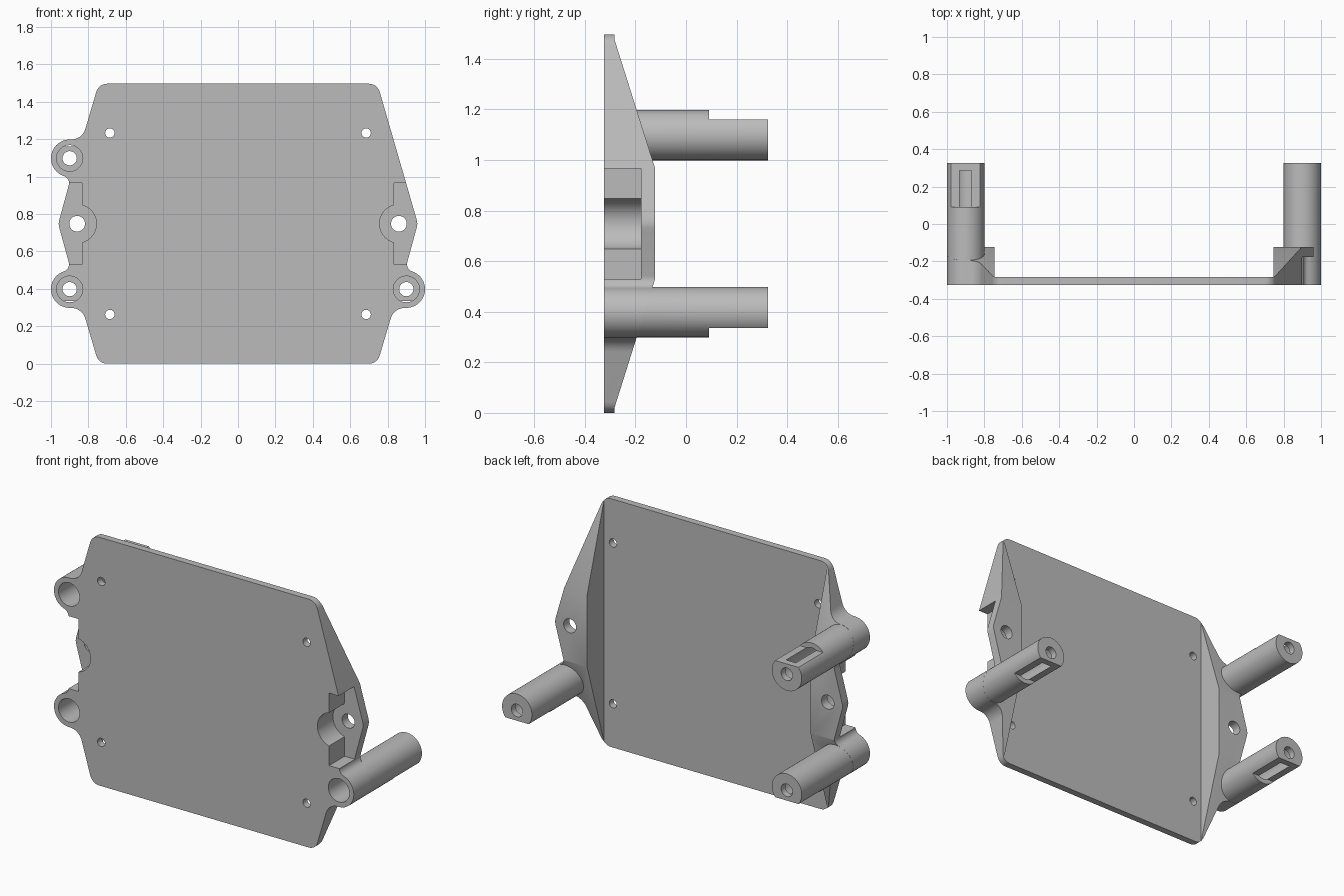
import bpy, bmesh, math
from mathutils import Vector

if "Cube" in bpy.data.objects:
    bpy.data.objects.remove(bpy.data.objects["Cube"])

MID = 0.7485                      # height of the horizontal mirror line
Y_FRONT, Y_PLATE, Y_FLANGE, Y_TIP = -0.325, -0.283, -0.122, 0.325
BOSS_X, BOSS_DZ, BOSS_R = 0.9, 0.35, 0.1
BOSSES = [(-1, 1), (-1, -1), (1, -1)]   # (side, up/down) of each standoff

grey = bpy.data.materials.new("light_grey")
grey.diffuse_color = (0.5, 0.5, 0.5, 1)
grey.use_nodes = True
grey.node_tree.nodes["Principled BSDF"].inputs["Base Color"].default_value = grey.diffuse_color


def prism(name, pts, axis, lo, hi):
    """Extrude a 2D outline along y (points are x, z) or x (points are y, z)."""
    place = (lambda a, b, d: (a, d, b)) if axis == 'Y' else (lambda a, b, d: (d, a, b))
    bm = bmesh.new()
    low = [bm.verts.new(place(a, b, lo)) for a, b in pts]
    high = [bm.verts.new(place(a, b, hi)) for a, b in pts]
    bm.faces.new(low)
    bm.faces.new(high[::-1])
    n = len(pts)
    for i in range(n):
        j = (i + 1) % n
        bm.faces.new((low[j], low[i], high[i], high[j]))
    bmesh.ops.recalc_face_normals(bm, faces=bm.faces)
    mesh = bpy.data.meshes.new(name)
    bm.to_mesh(mesh)
    bm.free()
    ob = bpy.data.objects.new(name, mesh)
    bpy.context.collection.objects.link(ob)
    return ob


def arc(cx, cz, r, a0, a1, n):
    return [(cx + r * math.cos(a0 + (a1 - a0) * i / n),
             cz + r * math.sin(a0 + (a1 - a0) * i / n)) for i in range(n + 1)]


def rod(name, x, z, r, lo, hi, n=48):
    return prism(name, arc(x, z, r, 0, 2 * math.pi, n)[:-1], 'Y', lo, hi)


def box(name, x0, x1, y0, y1, z0, z1):
    return prism(name, [(x0, z0), (x1, z0), (x1, z1), (x0, z1)], 'Y', y0, y1)


def combine(target, tool, operation):
    tool.hide_render = True
    mod = target.modifiers.new(operation, 'BOOLEAN')
    mod.operation, mod.solver, mod.object = operation, 'EXACT', tool
    bpy.context.view_layer.objects.active = target
    bpy.ops.object.modifier_apply(modifier=mod.name)
    bpy.data.objects.remove(tool, do_unlink=True)


def quarter(with_boss):
    """Outline quarter from the top corner to just before the side tip."""
    slope = math.atan2(0.283, 0.959)
    pts = arc(0.7, 0.6885, 0.06, math.pi / 2, slope, 6)
    if with_boss:
        start = Vector(pts[-1])
        d = Vector((0.283, -0.959)).normalized()
        n = Vector((-d.y, d.x))
        c = Vector((BOSS_X, BOSS_DZ))
        off, along = (c - start).dot(n), (c - start).dot(d)
        fillets = []
        for sign, rf in ((-1, 0.08), (1, 0.04)):
            s = math.sqrt((BOSS_R + rf) ** 2 - (rf - off) ** 2)
            foot = start + d * (along + sign * s)
            fc = foot + n * rf
            touch = c + (fc - c).normalized() * BOSS_R
            a0 = math.atan2(*(foot - fc).yx)
            a1 = math.atan2(*(touch - fc).yx)
            a1 = a0 + (a1 - a0 + math.pi) % (2 * math.pi) - math.pi
            fillets.append((arc(fc.x, fc.y, rf, a0, a1, 8), math.atan2(*(touch - c).yx)))
        (upper, b0), (lower, b1) = fillets
        if b1 > b0:
            b1 -= 2 * math.pi
        pts += upper + arc(c.x, c.y, BOSS_R, b0, b1, 24)[1:-1] + lower[::-1]
    return pts + [(0.953, 0.03), (0.957, 0.015)]


# Plate outline: four quarters, three of them with a rounded standoff lobe
plain, lobed = quarter(False), quarter(True)
outline = [(x, MID + z) for x, z in plain] + [(0.959, MID)]
outline += [(x, MID - z) for x, z in lobed[::-1]]
outline += [(-x, MID - z) for x, z in lobed] + [(-0.959, MID)]
outline += [(-x, MID + z) for x, z in lobed[::-1]]
body = prism("mounting_plate", outline, 'Y', Y_FRONT, Y_FLANGE)

# Side flanges taper toward the top and bottom, the middle is a thin sheet
taper = [(-0.5, -0.1), (Y_PLATE, -0.1), (Y_PLATE, 0.02), (Y_FLANGE, 0.53),
         (Y_FLANGE + 0.05, 0.53), (Y_FLANGE + 0.05, 2 * MID - 0.53),
         (Y_FLANGE, 2 * MID - 0.53), (Y_PLATE, 2 * MID - 0.02),
         (Y_PLATE, 1.6), (-0.5, 1.6)]
combine(body, prism("taper", taper, 'X', -1.2, 1.2), 'INTERSECT')
combine(body, box("hollow", -0.745, 0.745, Y_PLATE, 0.2, -0.2, 1.7), 'DIFFERENCE')

# Standoffs: tube, flat on the outer end, wide bore and small end hole
for side, up in BOSSES:
    x, z = side * BOSS_X, MID + up * BOSS_DZ
    combine(body, rod("standoff", x, z, BOSS_R - 0.0004, -0.3, Y_TIP), 'UNION')
    z0, z1 = sorted((z + up * 0.062, z + up * 0.2))
    combine(body, box("flat", x - 0.15, x + 0.15, 0.09, 0.5, z0, z1), 'DIFFERENCE')
    combine(body, rod("bore", x, z, 0.07, -0.5, 0.285), 'DIFFERENCE')
    combine(body, rod("end_hole", x, z, 0.038, 0.2, 0.5, 32), 'DIFFERENCE')

# Front pockets with a round recess and a screw hole on each side
for side in (-1, 1):
    x = side * 0.86
    x0, x1 = sorted((side * 0.835, side * 1.2))
    combine(body, box("pocket", x0, x1, -0.5, -0.177, 0.53, 0.967), 'DIFFERENCE')
    combine(body, rod("recess", x, MID, 0.103, -0.5, -0.1771), 'DIFFERENCE')
    combine(body, rod("screw_hole", x, MID, 0.042, -0.5, 0.1, 32), 'DIFFERENCE')
    # Small corner holes through the sheet
    for up in (-1, 1):
        combine(body, rod("corner_hole", side * 0.685, MID + up * 0.485, 0.025, -0.5, 0, 24),
                'DIFFERENCE')

body.data.materials.clear()
body.data.materials.append(grey)
for face in body.data.polygons:
    face.material_index = 0
bpy.ops.object.select_all(action='DESELECT')
body.select_set(True)
bpy.context.view_layer.objects.active = body
bpy.ops.object.shade_smooth_by_angle(angle=math.radians(30))
